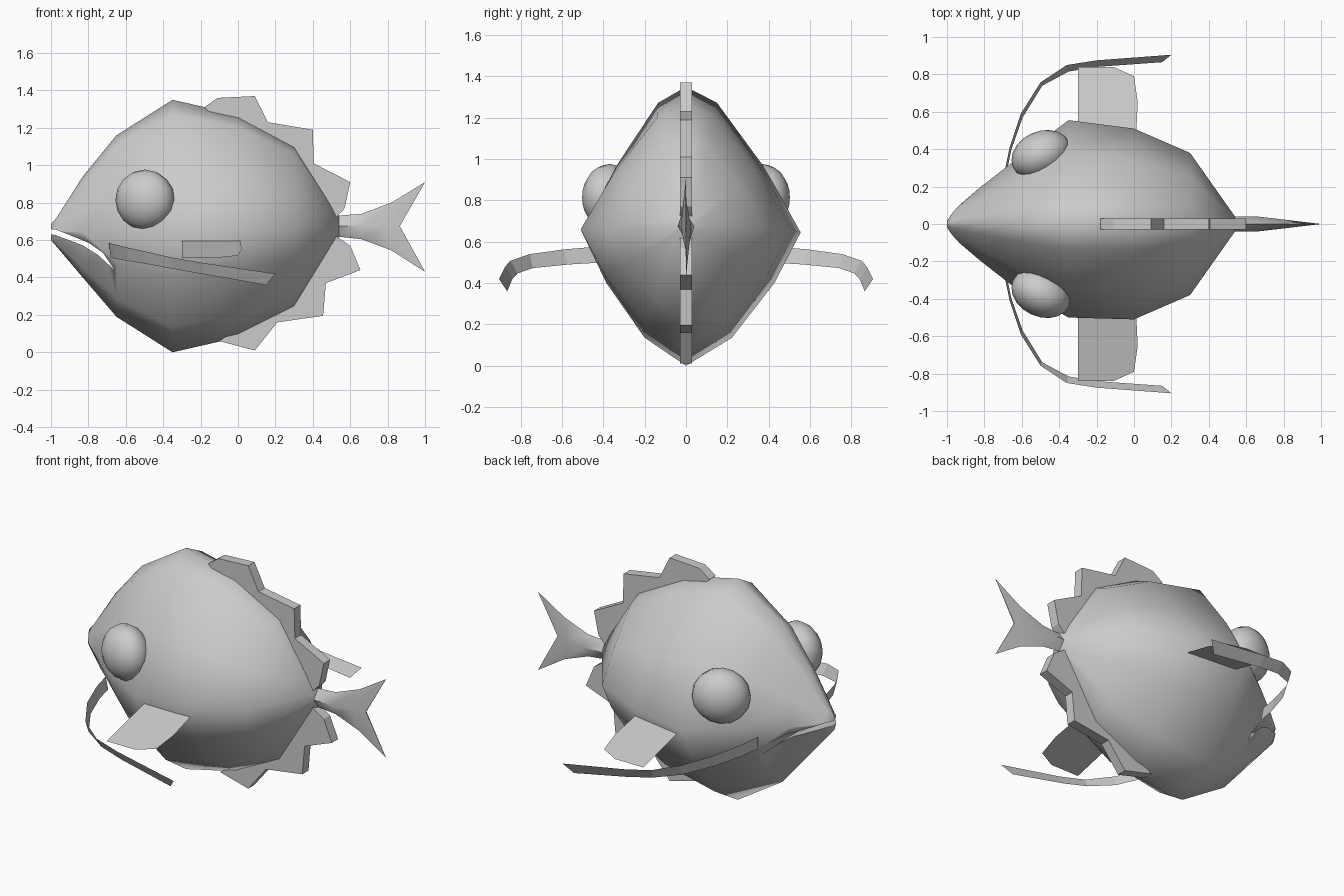
import bpy, math

if "Cube" in bpy.data.objects:
    bpy.data.objects.remove(bpy.data.objects["Cube"])


def make(name, verts, faces, smooth=None):
    me = bpy.data.meshes.new(name)
    me.from_pydata(verts, [], faces)
    ob = bpy.data.objects.new(name, me)
    bpy.context.collection.objects.link(ob)
    bpy.ops.object.select_all(action='DESELECT')
    ob.select_set(True)
    bpy.context.view_layer.objects.active = ob
    bpy.ops.object.mode_set(mode='EDIT')
    bpy.ops.mesh.select_all(action='SELECT')
    bpy.ops.mesh.normals_make_consistent(inside=False)
    bpy.ops.object.mode_set(mode='OBJECT')
    if smooth:
        bpy.ops.object.shade_smooth_by_angle(angle=math.radians(smooth))
    return ob


def plate(name, outline, half):
    """Extrude an x-z outline to both sides of y = 0."""
    n = len(outline)
    verts = [(x, y, z) for y in (-half, half) for x, z in outline]
    faces = [list(range(n)), list(range(2 * n - 1, n - 1, -1))]
    faces += [(i, (i + 1) % n, n + (i + 1) % n, n + i) for i in range(n)]
    return make(name, verts, faces)


# Body: rounded diamond sections (x, bottom, middle, top, width -y, width +y)
rings = [(-1.0, .60, .64, .685, .02, .02), (-.97, .565, .64, .72, .07, .07),
         (-.83, .40, .64, .94, .19, .19), (-.65, .19, .65, 1.16, .33, .33),
         (-.35, 0, .645, 1.35, .50, .555), (0, .08, .66, 1.27, .51, .51),
         (.3, .23, .67, 1.11, .38, .38), (.54, .62, .675, .73, .04, .04)]
half = [(0, 1), (.27, .89), (.68, .45), (1, 0), (.77, -.38), (.4, -.79), (0, -1)]
section = half + [(-a, b) for a, b in half[-2:0:-1]]
n = len(section)
verts = []
for x, lo, mid, hi, wl, wr in rings:
    for a, b in section:
        verts.append((x, a * (wr if a > 0 else wl),
                      mid + b * ((hi - mid) if b > 0 else (mid - lo))))
faces = [(r * n + i, r * n + (i + 1) % n, (r + 1) * n + (i + 1) % n, (r + 1) * n + i)
         for r in range(len(rings) - 1) for i in range(n)]
faces += [list(range(n)), list(range(len(verts) - n, len(verts)))]
body = make("body", verts, faces)

# Mouth slit cut through the head
cutter = plate("mouth_cutter", [(-1.05, .665), (-.97, .655), (-.8, .587), (-.72, .53),
               (-.66, .44), (-.75, .522), (-.83, .572), (-.98, .628), (-1.05, .635)], .6)
cutter.hide_render = True
mod = body.modifiers.new("mouth", 'BOOLEAN')
mod.operation, mod.solver, mod.object = 'DIFFERENCE', 'EXACT', cutter
bpy.ops.object.select_all(action='DESELECT')
body.select_set(True)
bpy.context.view_layer.objects.active = body
bpy.ops.object.modifier_apply(modifier="mouth")
bpy.data.objects.remove(cutter)
bpy.ops.object.shade_smooth_by_angle(angle=math.radians(60))

# Tail: rows of top edge, thick centre line, bottom edge (x centre, x edge, low, high, thickness)
rows = [(.52, .52, .62, .73, .04), (.66, .66, .605, .74, .04),
        (.79, .82, .545, .80, .025), (.865, 1.0, .43, .91, .003)]
verts, faces = [], []
for xc, xe, lo, hi, t in rows:
    verts += [(xe, 0, hi), (xc, t, .675), (xe, 0, lo), (xc, -t, .675)]
for r in range(3):
    faces += [(4 * r + i, 4 * r + (i + 1) % 4, 4 * r + 4 + (i + 1) % 4, 4 * r + 4 + i)
              for i in range(4)]
faces += [(0, 1, 2, 3), (12, 13, 15), (14, 15, 13)]
make("tail_fin", verts, faces, 60)

# Stepped dorsal and anal fins
plate("dorsal_fin", [(-.18, 1.31), (-.11, 1.36), (.09, 1.37), (.16, 1.23), (.4, 1.19),
                     (.405, 1.01), (.6, .91), (.57, .77), (.525, .72), (.28, 1.06),
                     (0, 1.2), (-.15, 1.28)], .03)
plate("anal_fin", [(-.1, .06), (.09, .01), (.21, .16), (.455, .195), (.47, .37),
                   (.655, .44), (.6, .57), (.525, .62), (.28, .28), (0, .13)], .03)

# Barbel ribbon: top edge and bottom edge points
top = [(-.69, .29, .585), (-.665, .41, .578), (-.605, .59, .563), (-.5, .757, .54),
       (-.36, .85, .508), (-.2, .875, .48), (.2, .905, .42)]
low = [(-.68, .28, .505), (-.655, .4, .50), (-.595, .57, .49), (-.49, .74, .473),
       (-.35, .815, .447), (-.2, .84, .42), (.15, .865, .36)]
pectoral = [(-.3, .45), (-.3, .84), (-.11, .84), (0, .79), (.02, .65), (.01, .45)]

for side, s in (("left", -1), ("right", 1)):
    k = len(top)
    make(side + "_barbel", [(x, s * y, z) for x, y, z in top + low],
         [(i, i + 1, k + i + 1, k + i) for i in range(k - 1)])
    # Flat pectoral fin drooping outwards
    make(side + "_pectoral_fin", [(x, s * y, .59 - .25 * (y - .5)) for x, y in pectoral],
         [list(range(6))])
    # Bulging eye, flattened towards the side of the head
    bpy.ops.mesh.primitive_uv_sphere_add(segments=16, ring_count=10, radius=1,
                                         location=(-.497, s * .37, .815),
                                         rotation=(math.pi / 2, 0, s * math.radians(25)))
    eye = bpy.context.object
    eye.name = side + "_eye"
    eye.scale = (.165, .162, .125)
    bpy.ops.object.shade_smooth()
